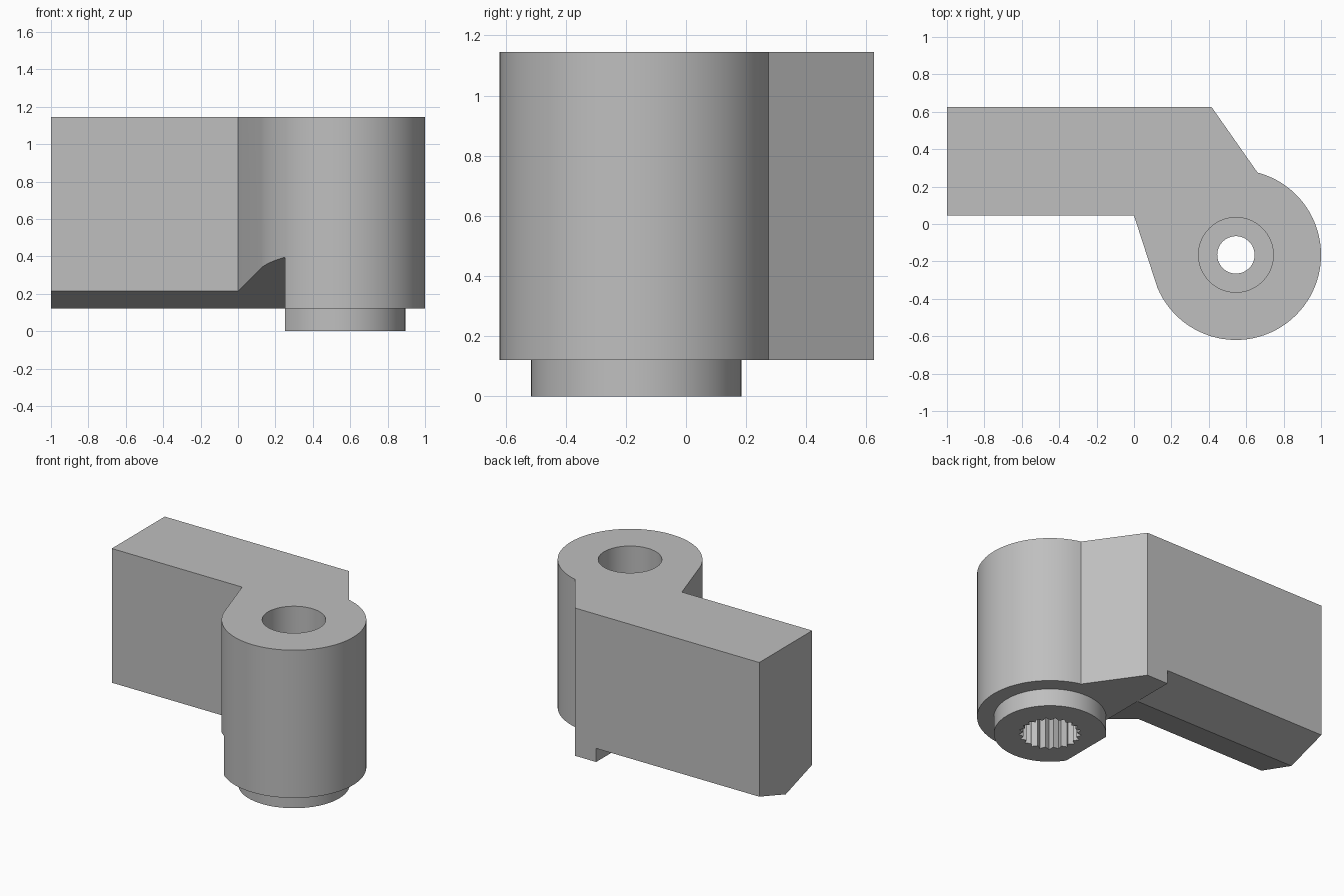
import bpy, bmesh
from math import cos, sin, radians, tau
from mathutils import Vector

default = bpy.data.objects.get("Cube")
if default:
    bpy.data.objects.remove(default)

CX, CY = 0.545, -0.165          # bore axis
BOTTOM, TOP = 0.12, 1.145       # main body heights

grey = bpy.data.materials.new("plain_grey")
grey.use_nodes = True
colour = (0.52, 0.52, 0.52, 1)
grey.diffuse_color = colour
grey.node_tree.nodes["Principled BSDF"].inputs["Base Color"].default_value = colour


def prism(name, points, base, travel):
    """Extrude a closed outline; base turns each point pair into 3D."""
    bm = bmesh.new()
    face = bm.faces.new([bm.verts.new(base(a, b)) for a, b in points])
    grown = bmesh.ops.extrude_face_region(bm, geom=[face])["geom"]
    moved = [v for v in grown if isinstance(v, bmesh.types.BMVert)]
    bmesh.ops.translate(bm, verts=moved, vec=Vector(travel))
    bmesh.ops.recalc_face_normals(bm, faces=bm.faces)
    mesh = bpy.data.meshes.new(name)
    bm.to_mesh(mesh)
    bm.free()
    mesh.materials.append(grey)
    obj = bpy.data.objects.new(name, mesh)
    bpy.context.collection.objects.link(obj)
    return obj


def upright(name, points, z0, z1):
    return prism(name, points, lambda x, y: (x, y, z0), (0, 0, z1 - z0))


def arc(radius, start, end, steps):
    angles = [start + (end - start) * i / steps for i in range(steps + 1)]
    return [(CX + radius * cos(a), CY + radius * sin(a)) for a in angles]


def circle(radius, steps=64):
    return arc(radius, 0, tau, steps)[:-1]


def combine(target, tool, operation):
    mod = target.modifiers.new(tool.name, "BOOLEAN")
    mod.operation = operation
    mod.solver = "EXACT"
    mod.object = tool
    bpy.context.view_layer.objects.active = target
    bpy.ops.object.modifier_apply(modifier=mod.name)
    bpy.data.objects.remove(tool)


# Arm and round boss share one outline
outline = [(-1, 0.045), (-1, 0.625), (0.415, 0.625)]
outline += arc(0.455, radians(75.3), radians(-157.6), 56) + [(0, 0.045)]
body = upright("lever_arm", outline, BOTTOM, TOP)

# Collar below the boss
combine(body, upright("collar", circle(0.35), 0, 0.5), "UNION")

# Shallow V underside of the arm, which also trims the collar flat
RIDGE, SLOPE = 0.335, 0.325
wedge = [(-1, -0.2), (1, -0.2), (1, BOTTOM + SLOPE * (1 - RIDGE)),
         (RIDGE, BOTTOM), (-1, BOTTOM + SLOPE * (1 + RIDGE))]
combine(body, prism("underside_cutter", wedge, lambda y, z: (-1.2, y, z), (1.452, 0, 0)),
        "DIFFERENCE")

# Screw recess, screw hole and toothed shaft socket
combine(body, upright("recess_cutter", circle(0.2), 0.62, 1.4), "DIFFERENCE")
combine(body, upright("hole_cutter", circle(0.1, 48), 0.3, 0.8), "DIFFERENCE")
TEETH = 21
spline = []
for i in range(TEETH * 2):
    r, a = (0.197 if i % 2 else 0.168), tau * i / (TEETH * 2)
    spline.append((CX + r * cos(a), CY + r * sin(a)))
combine(body, upright("socket_cutter", spline, -0.2, 0.42), "DIFFERENCE")

# Smooth round walls, crisp edges
bpy.ops.object.select_all(action="DESELECT")
body.select_set(True)
bpy.context.view_layer.objects.active = body
bpy.ops.object.shade_smooth_by_angle(angle=radians(25))
